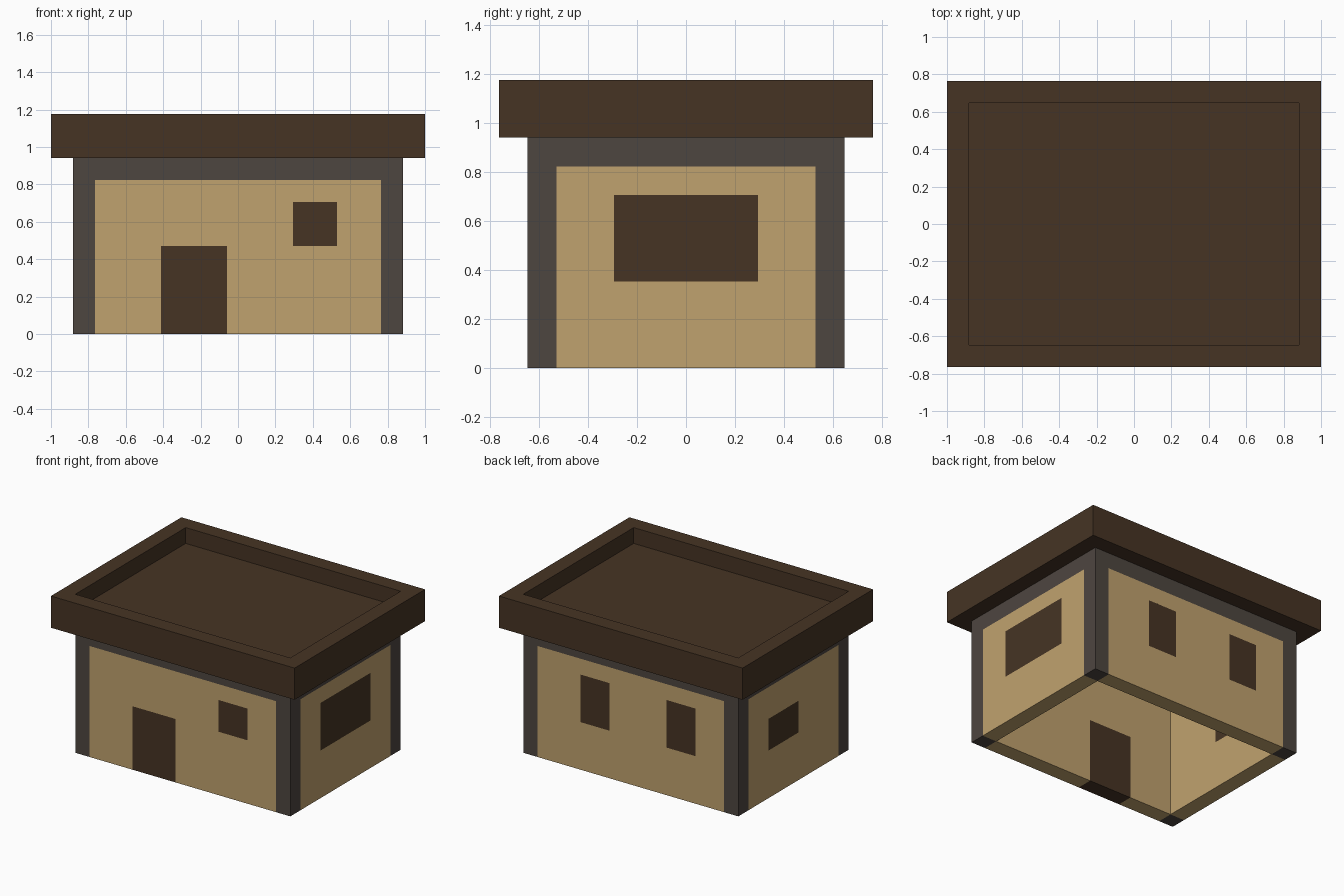
import bpy, bmesh

if "Cube" in bpy.data.objects:
    bpy.data.objects.remove(bpy.data.objects["Cube"])

U = 2 / 17                      # the hut is laid out on a 17 x 13 x 10 block grid
HX, HY, HZ = 7.5, 5.5, 8        # half width, half depth and height of the walls, in blocks


def material(name, rgb):
    m = bpy.data.materials.new(name)
    m.diffuse_color = (*rgb, 1)
    m.use_nodes = True
    m.node_tree.nodes["Principled BSDF"].inputs["Base Color"].default_value = m.diffuse_color
    return m


CREAM = material("sand plaster", (0.527, 0.361, 0.156))
BROWN = material("dark brown wood", (0.061, 0.034, 0.0176))
GREY = material("grey stone", (0.076, 0.061, 0.051))


def block(x0, x1, y0, y1, z0, z1):
    """Set of unit cells, keyed by their lower corner, filling a box."""
    cells = set()
    for i in range(round(x1 - x0)):
        for j in range(round(y1 - y0)):
            for k in range(round(z1 - z0)):
                cells.add((x0 + i, y0 + j, z0 + k))
    return cells


# Hollow wall shell, split into four sides
shell = block(-HX, HX, -HY, HY, 0, HZ) - block(1 - HX, HX - 1, 1 - HY, HY - 1, 0, HZ)
front = {c for c in shell if c[1] == -HY}
back = {c for c in shell if c[1] == HY - 1}
left = {c for c in shell if c[0] == -HX}
right = {c for c in shell if c[0] == HX - 1}

# Stone frame: corner posts and top beam
posts = (front | back) & (left | right)
beam = {c for c in shell if c[2] == HZ - 1} - posts

# Openings, filled flush with the wall
openings = {
    "front_door": block(-3.5, -0.5, -HY, 1 - HY, 0, 4),
    "front_window": block(2.5, 4.5, -HY, 1 - HY, 4, 6),
    "right_window": block(HX - 1, HX, -2.5, 2.5, 3, 6),
    "left_window": block(-HX, 1 - HX, -0.5, 2.5, 3, 5),
    "back_window_left": block(1.5, 3.5, HY - 1, HY, 3, 6),
    "back_window_right": block(-4.5, -2.5, HY - 1, HY, 3, 6),
}
filled = posts | beam | set().union(*openings.values())

# Roof slab with a raised rim
roof = block(-8.5, 8.5, -6.5, 6.5, 8, 10) - block(-HX, HX, -HY, HY, 9, 10)

parts = [(name, cells, BROWN) for name, cells in openings.items()]
parts += [
    ("corner_posts", posts, GREY),
    ("top_beam", beam, GREY),
    ("front_wall", front - filled, CREAM),
    ("back_wall", back - filled, CREAM),
    ("left_wall", left - filled, CREAM),
    ("right_wall", right - filled, CREAM),
    ("roof", roof, BROWN),
]
solid = shell | roof


def build(name, cells, mat):
    """Make the exposed outer faces of a part and merge the flat areas."""
    bm = bmesh.new()
    for c in sorted(cells):
        for axis in range(3):
            a, b = (axis + 1) % 3, (axis + 2) % 3
            for side in (0, 1):
                n = list(c)
                n[axis] += 1 if side else -1
                if tuple(n) in solid:
                    continue
                ring = [(0, 0), (1, 0), (1, 1), (0, 1)]
                verts = []
                for da, db in (ring if side else ring[::-1]):
                    p = list(c)
                    p[axis] += side
                    p[a] += da
                    p[b] += db
                    verts.append(bm.verts.new([v * U for v in p]))
                bm.faces.new(verts)
    bmesh.ops.remove_doubles(bm, verts=bm.verts, dist=U * 0.01)
    bmesh.ops.dissolve_limit(bm, angle_limit=0.02, use_dissolve_boundaries=False,
                             verts=bm.verts, edges=bm.edges)
    mesh = bpy.data.meshes.new(name)
    bm.to_mesh(mesh)
    bm.free()
    mesh.materials.append(mat)
    bpy.context.collection.objects.link(bpy.data.objects.new(name, mesh))


for part in parts:
    build(*part)
